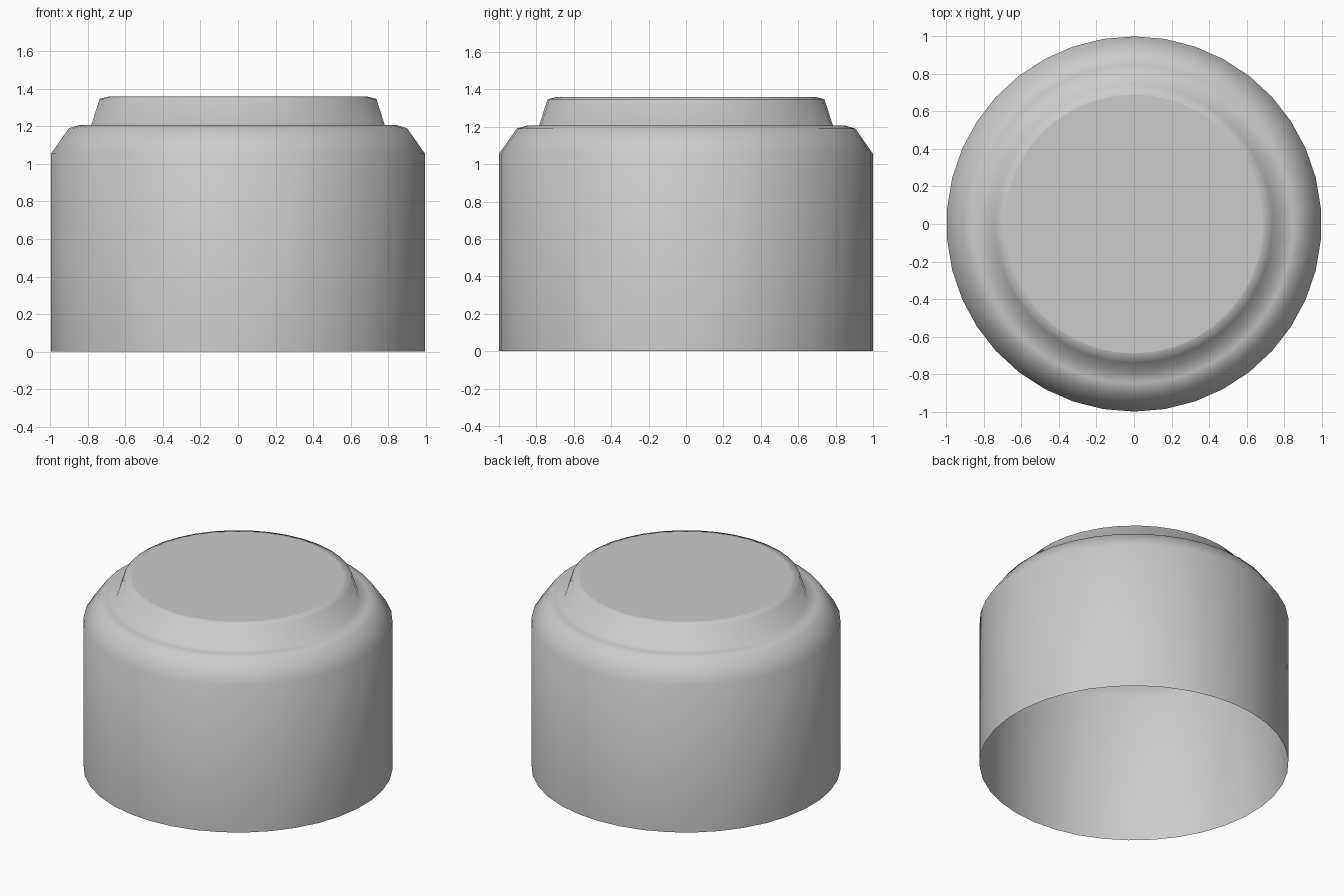
import bpy, bmesh
from math import cos, sin, pi

if "Cube" in bpy.data.objects:
    bpy.data.objects.remove(bpy.data.objects["Cube"])

SIDES = 38
# cap outline (radius, height): wall, sloped shoulder, ledge, tapered raised top
PROFILE = [(1.0, 0.0), (1.0, 1.055), (0.905, 1.19), (0.85, 1.207),
           (0.785, 1.207), (0.74, 1.347), (0.69, 1.36)]

bm = bmesh.new()
rings = []
for r, z in PROFILE:
    rings.append([bm.verts.new((r * sin(2 * pi * i / SIDES),
                                r * cos(2 * pi * i / SIDES), z))
                  for i in range(SIDES)])

# smooth side walls, open at the bottom
for low, high in zip(rings, rings[1:]):
    for i in range(SIDES):
        j = (i + 1) % SIDES
        bm.faces.new((low[j], low[i], high[i], high[j])).smooth = True

# flat top
bm.faces.new(rings[-1][::-1]).smooth = False

mesh = bpy.data.meshes.new("stepped_cap")
bm.to_mesh(mesh)
bm.free()
cap = bpy.data.objects.new("stepped_cap", mesh)
bpy.context.collection.objects.link(cap)
